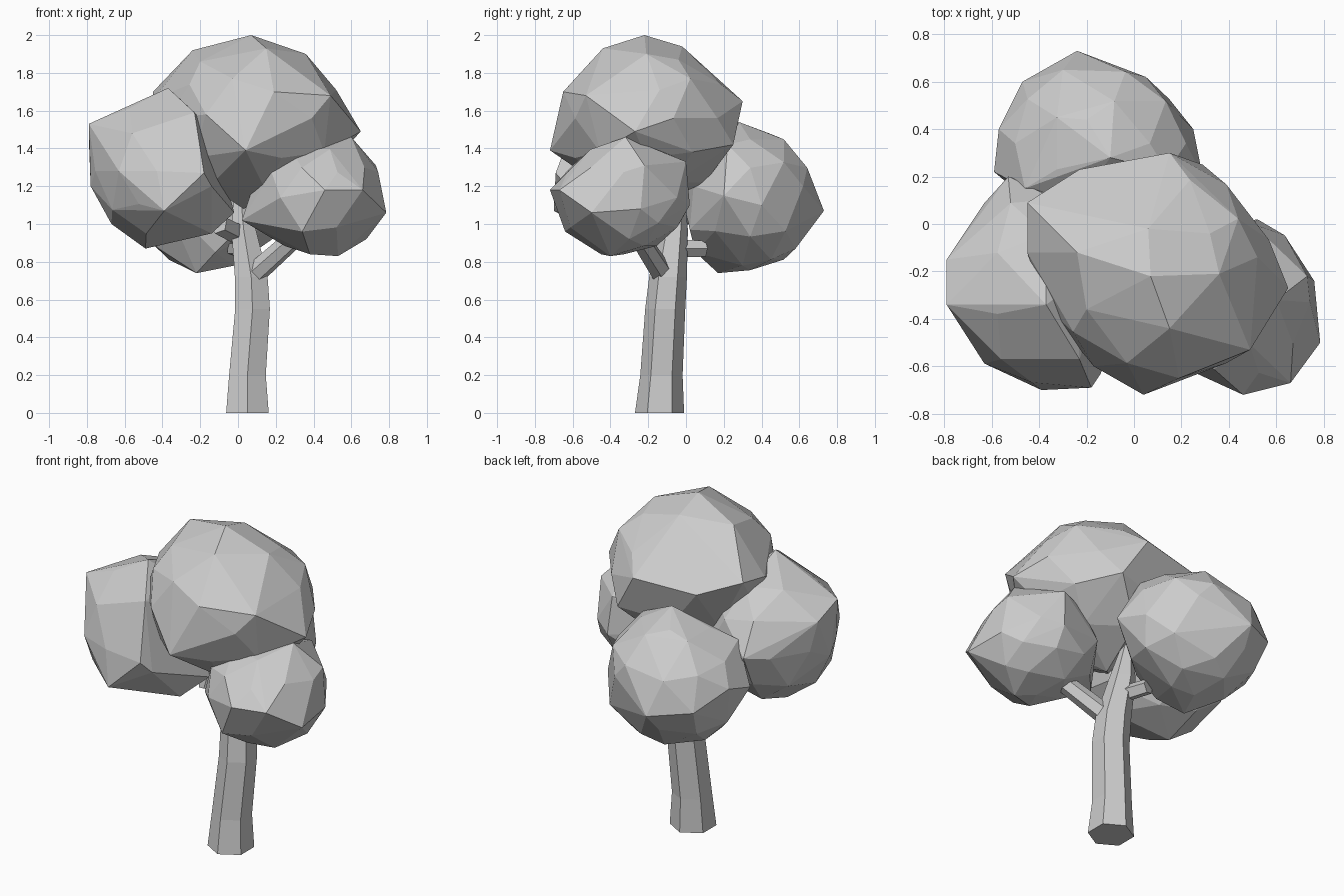
import bpy, bmesh, math
from mathutils import Vector


def finish(bm, name):
    bmesh.ops.recalc_face_normals(bm, faces=bm.faces)
    mesh = bpy.data.meshes.new(name)
    bm.to_mesh(mesh)
    bm.free()
    obj = bpy.data.objects.new(name, mesh)
    bpy.context.collection.objects.link(obj)
    return obj


def foliage(name, centre, radii, corners, fill=0.95):
    """Low-poly clump: icosphere whose nearest vertices are pulled to a few corners."""
    bm = bmesh.new()
    bmesh.ops.create_icosphere(bm, subdivisions=2, radius=1)
    c = Vector(centre)
    free = list(bm.verts)
    pulled = []
    for p in corners:
        d = Vector([(p[i] - c[i]) / radii[i] for i in range(3)]).normalized()
        v = max(free, key=lambda w: w.co.dot(d))
        free.remove(v)
        pulled.append((v, Vector(p)))
    for v in free:
        v.co = c + Vector([v.co[i] * radii[i] * fill for i in range(3)])
    for v, p in pulled:
        v.co = p
    # rebuild as a clean faceted hull
    points = [v.co.copy() for v in bm.verts]
    bm.clear()
    for p in points:
        bm.verts.new(p)
    bmesh.ops.convex_hull(bm, input=bm.verts[:])
    bmesh.ops.delete(bm, geom=[v for v in bm.verts if not v.link_faces], context='VERTS')
    bmesh.ops.dissolve_limit(bm, angle_limit=math.radians(4),
                             verts=bm.verts[:], edges=bm.edges[:])
    return finish(bm, name)


def limb(name, stations, sides=6, upright=False):
    """Faceted tube through (x, y, z, radius) stations."""
    bm = bmesh.new()
    rings = []
    axis = Vector(stations[-1][:3]) - Vector(stations[0][:3])
    if upright:
        u, w = Vector((0, -1, 0)), Vector((1, 0, 0))
    else:
        u = axis.cross(Vector((0, 0, 1))).normalized()
        w = axis.normalized().cross(u)
    for x, y, z, r in stations:
        ring = []
        for i in range(sides):
            a = 2 * math.pi * i / sides
            ring.append(bm.verts.new(Vector((x, y, z)) + r * (math.cos(a) * u + math.sin(a) * w)))
        rings.append(ring)
    for a, b in zip(rings, rings[1:]):
        for i in range(sides):
            j = (i + 1) % sides
            bm.faces.new((a[i], a[j], b[j], b[i]))
    bm.faces.new(rings[0])
    bm.faces.new(rings[-1])
    return finish(bm, name)


# Trunk, bending gently up into the crown
limb("trunk", [(0.05, -0.14, 0, 0.13), (0.05, -0.13, 0.2, 0.112),
               (0.077, -0.11, 0.55, 0.106), (0.07, -0.095, 0.72, 0.1),
               (0.03, -0.065, 0.97, 0.075), (0.01, -0.04, 1.2, 0.03)], upright=True)

# Branches
limb("right_branch", [(0.08, -0.12, 0.73, 0.06), (0.36, -0.28, 0.98, 0.05)])
limb("left_branch", [(0.0, -0.06, 0.95, 0.058), (-0.10, -0.20, 1.0, 0.055)], sides=5)
limb("back_branch", [(0.03, -0.05, 0.87, 0.048), (-0.02, 0.10, 0.87, 0.045)], sides=5)

# Top crown clump
foliage("top_foliage", (0.1, -0.21, 1.56), (0.53, 0.5, 0.43), [
    (0.07, -0.22, 2.0), (-0.24, -0.12, 1.92), (0.15, -0.44, 1.93), (0.32, -0.04, 1.87),
    (0.52, -0.14, 1.71), (0.65, -0.27, 1.49), (0.49, -0.53, 1.68), (0.19, -0.65, 1.70),
    (0.04, -0.72, 1.39), (-0.17, -0.60, 1.58), (0.15, 0.30, 1.65), (0.29, 0.25, 1.42),
    (-0.23, 0.23, 1.62), (-0.45, 0.09, 1.70), (-0.45, -0.12, 1.66), (0.15, -0.40, 1.17),
    (-0.15, -0.38, 1.20), (0.08, 0.10, 1.22), (0.03, -0.2, 1.08), (0.06, -0.02, 1.94),
    (-0.2, -0.36, 1.86)], 0.93)

# Left crown clump
foliage("left_foliage", (-0.43, -0.25, 1.28), (0.36, 0.44, 0.41), [
    (-0.79, -0.34, 1.53), (-0.79, -0.15, 1.46), (-0.37, -0.34, 1.72), (-0.56, -0.57, 1.48),
    (-0.23, -0.57, 1.59), (-0.18, -0.69, 1.27), (-0.39, -0.70, 1.07), (-0.14, -0.63, 1.20),
    (-0.78, -0.28, 1.20), (-0.67, -0.30, 1.00), (-0.49, -0.28, 0.87), (-0.14, -0.36, 0.95),
    (-0.53, 0.20, 1.30), (-0.02, -0.25, 1.06)], 0.95)

# Back crown clump
foliage("back_foliage", (-0.15, 0.34, 1.13), (0.43, 0.37, 0.39), [
    (-0.24, 0.73, 1.07), (0.05, 0.62, 1.20), (-0.30, 0.65, 1.27), (-0.47, 0.60, 1.10),
    (-0.20, 0.44, 1.48), (-0.10, 0.28, 1.54), (-0.22, 0.17, 0.74), (-0.02, 0.30, 0.78),
    (-0.10, 0.58, 0.87), (0.25, 0.40, 1.10), (0.29, 0.20, 1.15), (-0.57, 0.40, 1.20),
    (-0.59, 0.22, 1.15), (-0.42, 0.25, 0.87), (0.0, 0.02, 0.97), (0.05, 0.04, 1.2),
    (-0.46, 0.15, 1.38), (0.14, 0.22, 1.42), (-0.12, 0.05, 0.85)], 0.96)

# Right crown clump
foliage("right_foliage", (0.43, -0.33, 1.14), (0.36, 0.36, 0.31), [
    (0.60, -0.32, 1.46), (0.73, -0.22, 1.31), (0.785, -0.50, 1.06), (0.76, -0.24, 1.08),
    (0.66, -0.67, 1.18), (0.46, -0.72, 1.18), (0.34, -0.64, 0.96), (0.53, -0.40, 0.83),
    (0.38, -0.45, 0.84), (0.68, -0.30, 0.92), (0.52, 0.02, 1.10), (0.50, 0.0, 1.33),
    (0.02, -0.35, 1.02), (0.08, -0.35, 1.2)], 0.97)
